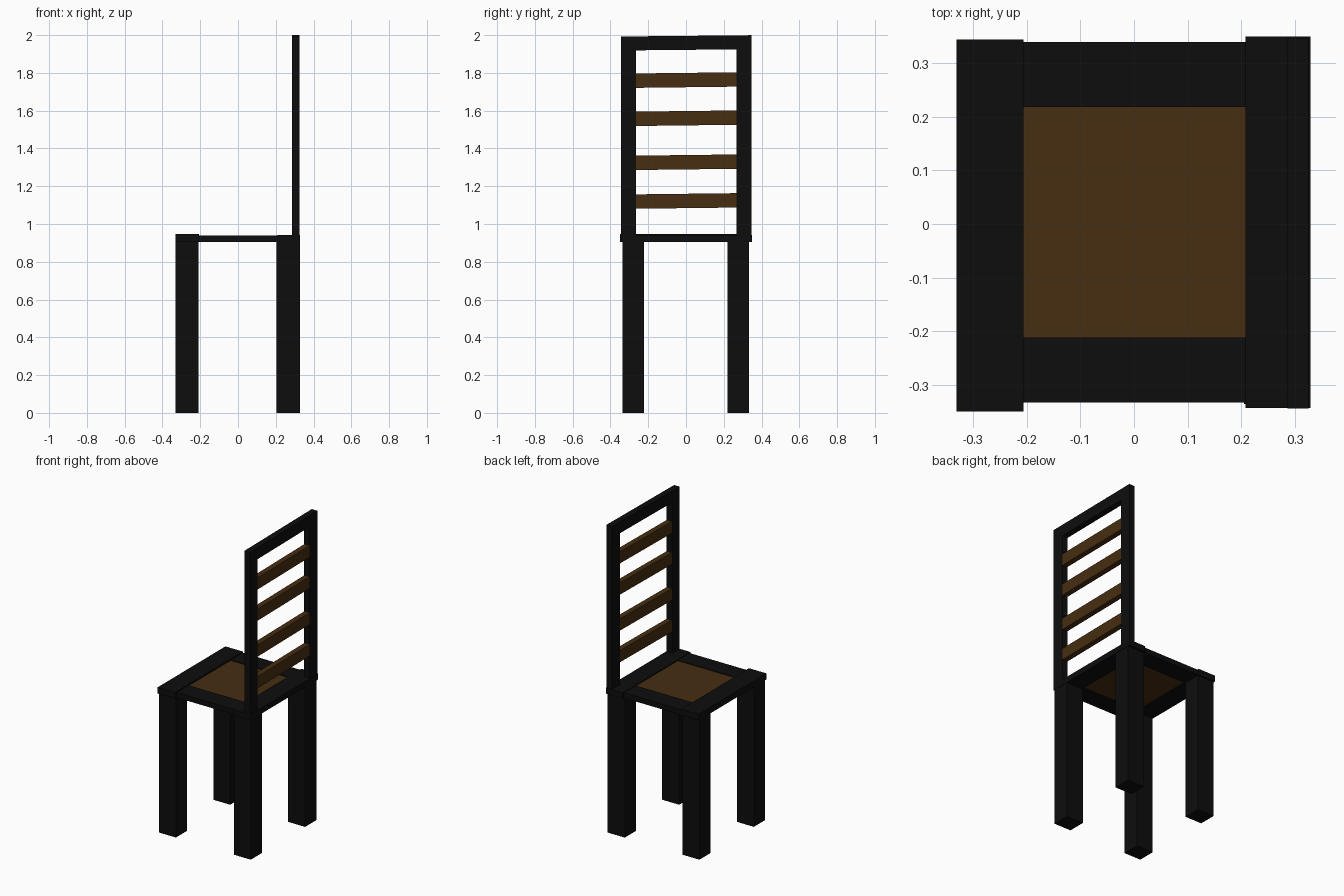
import bpy
import bmesh
from mathutils import Matrix, Vector

default = bpy.data.objects.get("Cube")
if default:
    bpy.data.objects.remove(default, do_unlink=True)


def material(name, rgb):
    mat = bpy.data.materials.new(name)
    mat.use_nodes = True
    colour = (*rgb, 1.0)
    mat.diffuse_color = colour
    mat.node_tree.nodes["Principled BSDF"].inputs["Base Color"].default_value = colour
    return mat


black = material("black paint", (0.004, 0.004, 0.004))
brown = material("dark brown wood", (0.063, 0.027, 0.0058))


def box(name, mat, x, y, z, tilt=0.0):
    """Box from (low, high) ranges, optionally tilted about the x axis."""
    spans = (x, y, z)
    centre = Vector([(a + b) / 2 for a, b in spans])
    size = [b - a for a, b in spans]
    bm = bmesh.new()
    bmesh.ops.create_cube(bm, size=1, matrix=Matrix.Rotation(tilt, 4, "X") @ Matrix.Diagonal((*size, 1)))
    mesh = bpy.data.meshes.new(name)
    bm.to_mesh(mesh)
    bm.free()
    mesh.materials.append(mat)
    obj = bpy.data.objects.new(name, mesh)
    obj.location = centre
    bpy.context.collection.objects.link(obj)
    return obj


# Square legs
for x_name, x in (("open_side", (-0.33, -0.21)), ("backrest_side", (0.205, 0.327))):
    for y_name, y in (("front", (-0.336, -0.223)), ("rear", (0.22, 0.334))):
        box(f"{y_name}_{x_name}_leg", black, x, y, (0, 0.915))

# Seat frame and its inset panel
box("open_side_seat_rail", black, (-0.331, -0.206), (-0.35, 0.344), (0.906, 0.946))
box("backrest_side_seat_rail", black, (0.208, 0.329), (-0.343, 0.35), (0.906, 0.943))
box("front_seat_rail", black, (-0.21, 0.21), (-0.333, -0.212), (0.906, 0.94))
box("rear_seat_rail", black, (-0.21, 0.21), (0.218, 0.34), (0.906, 0.94))
box("seat_panel", brown, (-0.22, 0.22), (-0.23, 0.23), (0.914, 0.936))

# Backrest frame
DEPTH = (0.286, 0.326)
box("front_backrest_post", black, DEPTH, (-0.344, -0.266), (0.91, 1.99))
box("rear_backrest_post", black, DEPTH, (0.268, 0.347), (0.91, 1.997))
box("backrest_top_rail", black, DEPTH, (-0.344, 0.347), (1.922, 1.996), tilt=0.01)

# Slightly crooked backrest slats
for i, height in enumerate((1.122, 1.327, 1.56, 1.762)):
    box(f"backrest_slat_{i + 1}", brown, (0.288, 0.324), (-0.275, 0.275),
        (height - 0.038, height + 0.038), tilt=0.012)
